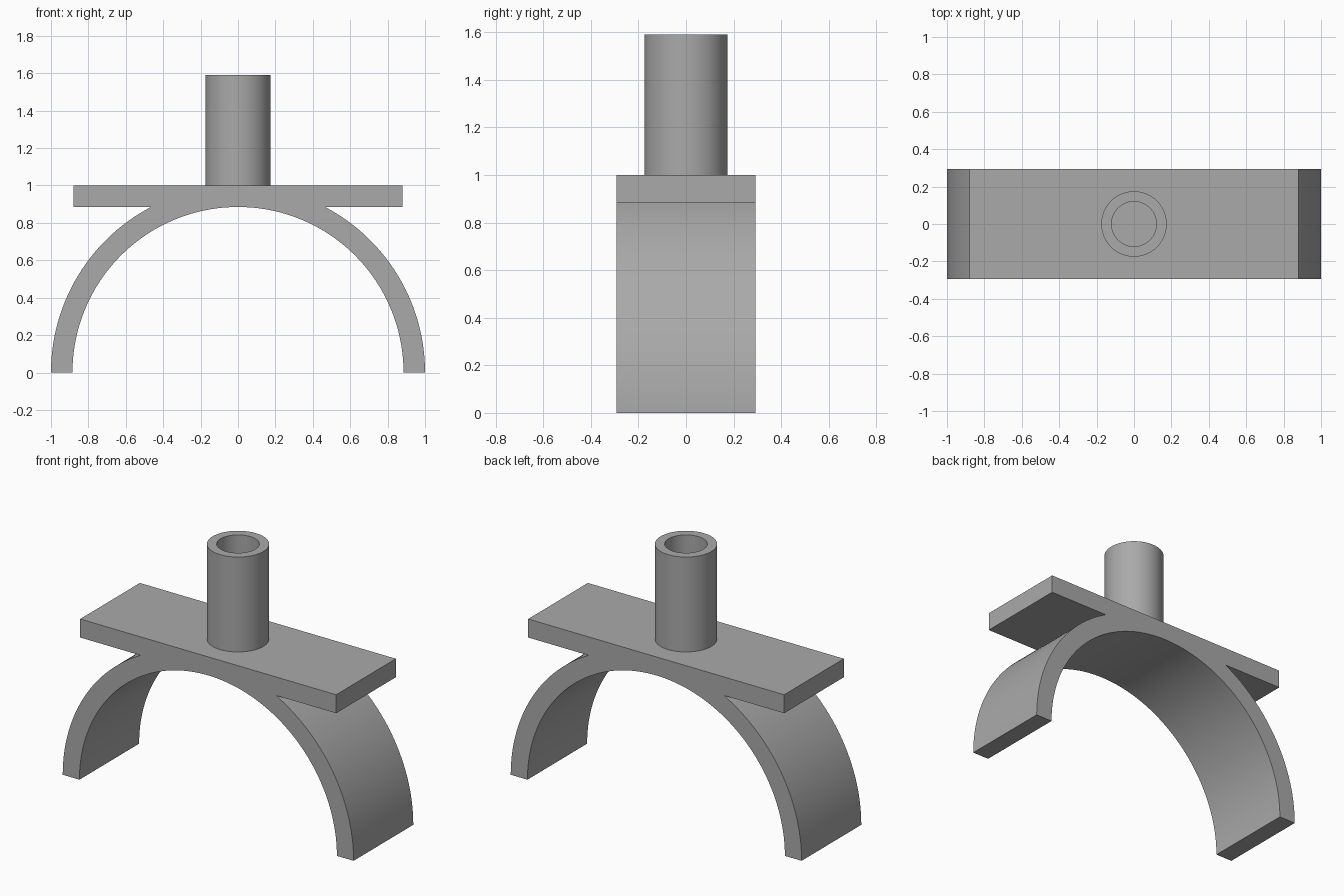
import bpy, bmesh, math

if "Cube" in bpy.data.objects:
    bpy.data.objects.remove(bpy.data.objects["Cube"])

R_OUT, R_IN = 1.0, 0.885      # saddle arch radii
HALF_D = 0.293                # half depth along y
PLATE_X, PLATE_Z = 0.88, 1.0  # plate half length and top height
TUBE_R, BORE_R, TUBE_TOP = 0.175, 0.12, 1.59

grey = bpy.data.materials.new("plain grey")
grey.diffuse_color = (0.4, 0.4, 0.4, 1)
grey.use_nodes = True
grey.node_tree.nodes["Principled BSDF"].inputs["Base Color"].default_value = grey.diffuse_color


def finish(bm, name):
    bmesh.ops.recalc_face_normals(bm, faces=bm.faces)
    mesh = bpy.data.meshes.new(name)
    bm.to_mesh(mesh)
    bm.free()
    mesh.materials.append(grey)
    obj = bpy.data.objects.new(name, mesh)
    bpy.context.collection.objects.link(obj)
    bpy.ops.object.select_all(action='DESELECT')
    obj.select_set(True)
    bpy.context.view_layer.objects.active = obj
    bpy.ops.object.shade_smooth_by_angle(angle=math.radians(30))
    return obj


def arc(radius, a0, a1, n):
    return [(radius * math.cos(a0 + (a1 - a0) * i / n),
             radius * math.sin(a0 + (a1 - a0) * i / n)) for i in range(n + 1)]


# Saddle: half arch merging into a flat plate, one profile extruded along y
join = math.asin(R_IN / R_OUT)   # where the outer arc meets the plate underside
profile = (arc(R_OUT, 0, join, 32)
           + [(PLATE_X, R_IN), (PLATE_X, PLATE_Z), (-PLATE_X, PLATE_Z), (-PLATE_X, R_IN)]
           + arc(R_OUT, math.pi - join, math.pi, 32)
           + arc(R_IN, math.pi, 0, 96))
bm = bmesh.new()
face = bm.faces.new([bm.verts.new((x, -HALF_D, z)) for x, z in profile])
ext = bmesh.ops.extrude_face_region(bm, geom=[face], use_keep_orig=True)
bmesh.ops.translate(bm, vec=(0, 2 * HALF_D, 0),
                    verts=[v for v in ext["geom"] if isinstance(v, bmesh.types.BMVert)])
finish(bm, "saddle_with_plate")

# Tube: wall profile spun around z, its bore ending on the plate
bm = bmesh.new()
pts = [(TUBE_R, PLATE_Z), (TUBE_R, TUBE_TOP), (BORE_R, TUBE_TOP), (BORE_R, PLATE_Z)]
verts = [bm.verts.new((r, 0, z)) for r, z in pts]
edges = [bm.edges.new(pair) for pair in zip(verts, verts[1:])]
bmesh.ops.spin(bm, geom=verts + edges, cent=(0, 0, 0), axis=(0, 0, 1),
               angle=math.tau, steps=64, use_merge=True)
bmesh.ops.remove_doubles(bm, verts=bm.verts, dist=1e-4)
tube = finish(bm, "tube")

# An open wall has no reliable inside, so make sure the top ring faces up
if any(p.normal.z < -0.5 for p in tube.data.polygons):
    tube.data.flip_normals()
